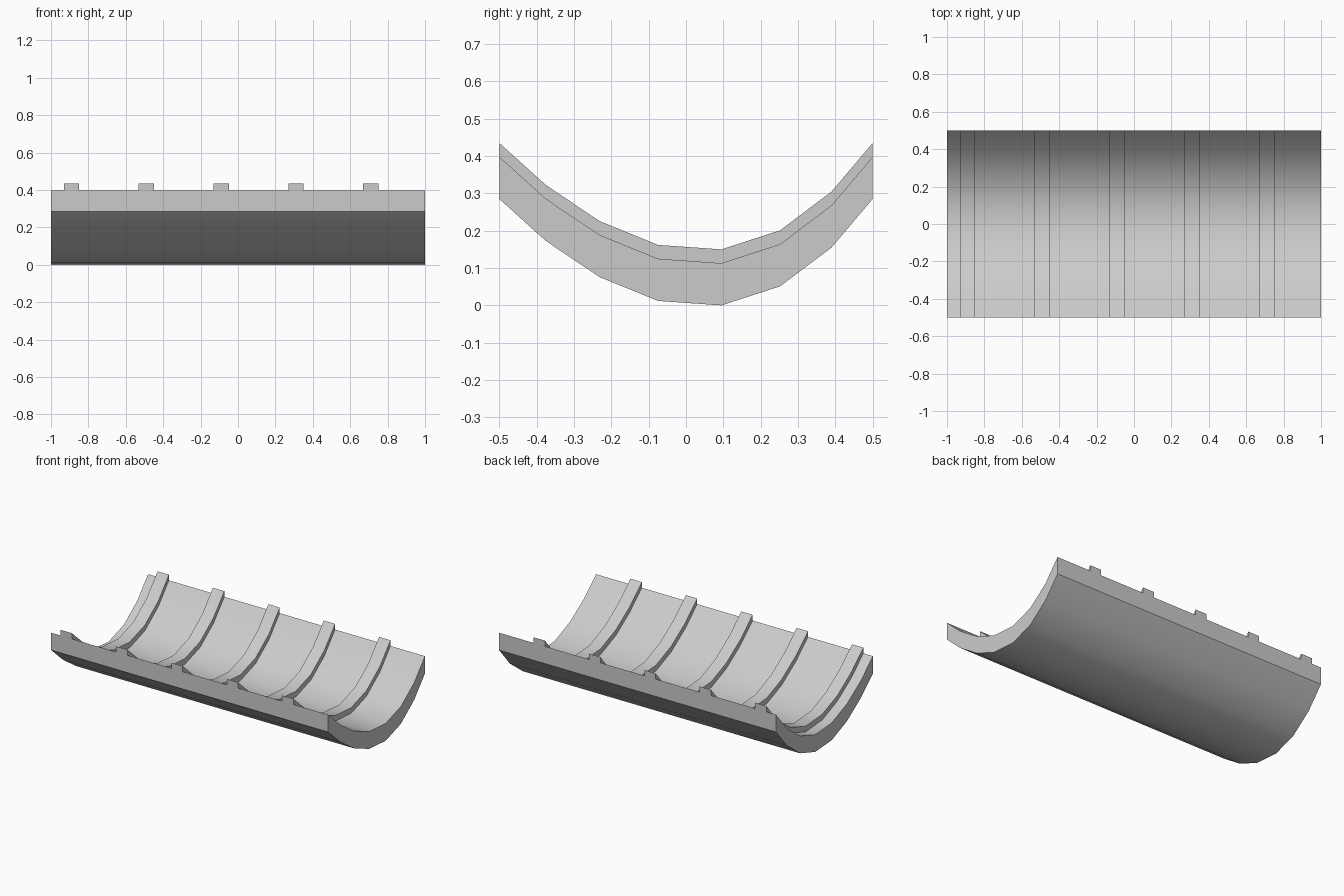
import bpy, bmesh, math

if "Cube" in bpy.data.objects:
    bpy.data.objects.remove(bpy.data.objects["Cube"])

# Underside curve of the trough as (y, z)
CURVE = [(-0.5, 0.287), (-0.376, 0.175), (-0.232, 0.078), (-0.075, 0.014),
         (0.095, 0.002), (0.252, 0.053), (0.39, 0.157), (0.5, 0.287)]
BASE = min(z for _, z in CURVE)


def curved_slab(name, x0, x1, low, high):
    """Extrude the curve along x, between two heights above the underside."""
    outline = [(y, z - BASE + low) for y, z in CURVE]
    outline += [(y, z - BASE + high) for y, z in reversed(CURVE)]
    bm = bmesh.new()
    face = bm.faces.new([bm.verts.new((x0, y, z)) for y, z in outline])
    ext = bmesh.ops.extrude_face_region(bm, geom=[face])
    verts = [g for g in ext["geom"] if isinstance(g, bmesh.types.BMVert)]
    bmesh.ops.translate(bm, verts=verts, vec=(x1 - x0, 0, 0))
    # keep one clean cap at each end
    if not face.is_valid or len([f for f in bm.faces if len(f.verts) > 4]) < 2:
        bm.faces.new([v for v in bm.verts if abs(v.co.x - x0) < 1e-6])
    bmesh.ops.recalc_face_normals(bm, faces=bm.faces)
    mesh = bpy.data.meshes.new(name)
    bm.to_mesh(mesh)
    bm.free()
    obj = bpy.data.objects.new(name, mesh)
    bpy.context.collection.objects.link(obj)
    bpy.ops.object.select_all(action='DESELECT')
    obj.select_set(True)
    bpy.context.view_layer.objects.active = obj
    bpy.ops.object.shade_smooth_by_angle(angle=math.radians(30))
    return obj


# Trough shell
curved_slab("trough_shell", -1, 1, 0, 0.113)

# Five raised ribs, sunk slightly into the shell
for i in range(5):
    x = -0.89 + 0.4 * i
    curved_slab(f"rib_{i + 1}", x - 0.041, x + 0.041, 0.093, 0.15)
